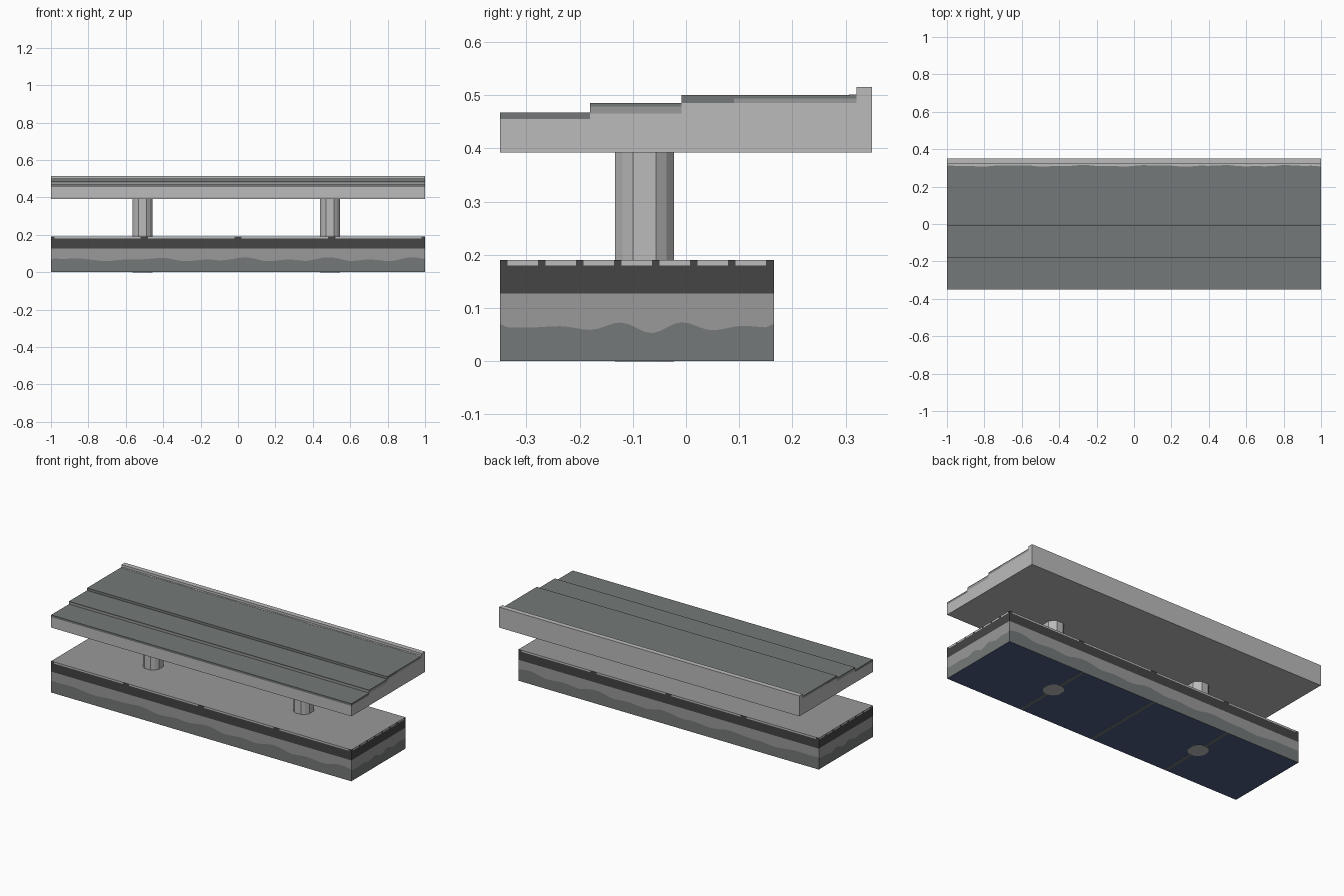
import bpy, bmesh, math

cube = bpy.data.objects.get("Cube")
if cube:
    bpy.data.objects.remove(cube, do_unlink=True)


def material(name, rgb):
    m = bpy.data.materials.new(name)
    m.use_nodes = True
    m.diffuse_color = (*rgb, 1)
    bsdf = m.node_tree.nodes["Principled BSDF"]
    bsdf.inputs["Base Color"].default_value = (*rgb, 1)
    bsdf.inputs["Roughness"].default_value = 0.9
    return m


CONCRETE = material("light concrete", (0.497, 0.497, 0.497))
GREY = material("mid grey", (0.319, 0.319, 0.319))
DARK = material("dark grey", (0.058, 0.058, 0.058))
ASPHALT = material("asphalt grey", (0.175, 0.191, 0.188))
NAVY = material("slate blue", (0.073, 0.113, 0.225))


def finish(name, bm, mats):
    bmesh.ops.recalc_face_normals(bm, faces=bm.faces)
    mesh = bpy.data.meshes.new(name)
    bm.to_mesh(mesh)
    bm.free()
    for m in mats:
        mesh.materials.append(m)
    obj = bpy.data.objects.new(name, mesh)
    bpy.context.collection.objects.link(obj)
    return obj


def prism(name, points, offset, mat):
    """Extrude a flat outline of 3D points by an offset vector."""
    bm = bmesh.new()
    face = bm.faces.new([bm.verts.new(p) for p in points])
    ext = bmesh.ops.extrude_face_region(bm, geom=[face])
    moved = [g for g in ext["geom"] if isinstance(g, bmesh.types.BMVert)]
    bmesh.ops.translate(bm, verts=moved, vec=offset)
    return finish(name, bm, [mat])


def slab(name, x0, x1, y0, y1, z0, z1, mat):
    outline = [(x0, y0, z0), (x1, y0, z0), (x1, y1, z0), (x0, y1, z0)]
    return prism(name, outline, (0, 0, z1 - z0), mat)


# Ground block: walls in layers, with a wavy line above the lowest layer
Y0, Y1, NX, NY = -0.35, 0.165, 100, 36


def side(a, b, n):
    return [(a[0] + (b[0] - a[0]) * i / n, a[1] + (b[1] - a[1]) * i / n) for i in range(n)]


def wave_height(x, y):
    along = 0.012 * max(0, math.cos(13.5 * (x + 0.45))) + 0.004 * math.sin(29 * x)
    across = 0.011 * math.cos(52 * (y + 0.005)) * math.exp(-((y + 0.06) / 0.14) ** 2)
    return 0.064 + (along if y in (Y0, Y1) else across)


corners = [(-1, Y0), (1, Y0), (1, Y1), (-1, Y1)]
ring = []
for i, n in enumerate((NX, NY, NX, NY)):
    ring += side(corners[i], corners[(i + 1) % 4], n)

bm = bmesh.new()
columns = [[bm.verts.new((x, y, z)) for z in (0.001, wave_height(x, y), 0.127, 0.18, 0.19)]
           for x, y in ring]
for i, low in enumerate(columns):
    nxt = columns[(i + 1) % len(columns)]
    for row, mat in enumerate((0, 1, 2, 3)):
        f = bm.faces.new((low[row], nxt[row], nxt[row + 1], low[row + 1]))
        f.material_index = mat
        c = f.calc_center_median()
        # dark chips in the rim
        if row == 3:
            on_end = abs(c.x) > 0.999
            near_joint = abs(c.x * 2 - round(c.x * 2)) < 0.05
            if (on_end and i % 5 == 0) or (not on_end and near_joint):
                f.material_index = 2
bm.faces.new([c[4] for c in columns]).material_index = 1
bm.faces.new([c[0] for c in columns]).material_index = 4
finish("ground_block", bm, [ASPHALT, GREY, DARK, CONCRETE, NAVY])

# Joints across the underside of the ground block
for i, x in enumerate((-0.51, 0, 0.49)):
    slab(f"underside_joint_{i + 1}", x - 0.009, x + 0.009, Y0 + 0.001, Y1 - 0.001, 0.0005, 0.003, ASPHALT)

# Piers with chamfered corners, running through the ground block
quarter = [(0.055, 0.022), (0.041, 0.041), (0.022, 0.055)]
for name, cx in (("left_pier", 0.492), ("right_pier", -0.51)):
    outline = []
    for k in range(4):
        c, s = round(math.cos(k * math.pi / 2)), round(math.sin(k * math.pi / 2))
        outline += [(cx + 0.96 * (c * x - s * y), -0.078 + s * x + c * y, 0) for x, y in quarter]
    prism(name, outline, (0, 0, 0.395), CONCRETE)

# Deck: stepped concrete profile with a kerb at the back
profile = [(-0.35, 0.392), (0.35, 0.392), (0.35, 0.515), (0.32, 0.515), (0.32, 0.485),
           (-0.008, 0.485), (-0.008, 0.466), (-0.18, 0.466), (-0.18, 0.455), (-0.35, 0.455)]
prism("deck", [(-1, y, z) for y, z in profile], (2, 0, 0), CONCRETE)

# Surface lanes stepping up towards the back
slab("front_lane", -1, 1, -0.35, -0.18, 0.455, 0.468, ASPHALT)
slab("middle_lane_bed", -1, 1, -0.18, -0.008, 0.466, 0.479, GREY)
slab("middle_lane", -1, 1, -0.18, -0.008, 0.479, 0.485, ASPHALT)
slab("back_lane_bed", -1, 1, 0.09, 0.32, 0.485, 0.494, GREY)
slab("back_lane_edge", -1, 1, -0.008, 0.09, 0.485, 0.494, ASPHALT)
slab("back_lane", -1, 1, -0.008, 0.32, 0.494, 0.5, ASPHALT)

# Worn pale margin along the kerb
margin = [(-1, 0.32, 0.5), (1, 0.32, 0.5)]
for i in range(41):
    x = 1 - i / 20
    margin.append((x, 0.311 + 0.003 * math.sin(17 * x) + 0.002 * math.sin(41 * x), 0.5))
prism("kerb_margin", margin, (0, 0, 0.001), CONCRETE)
